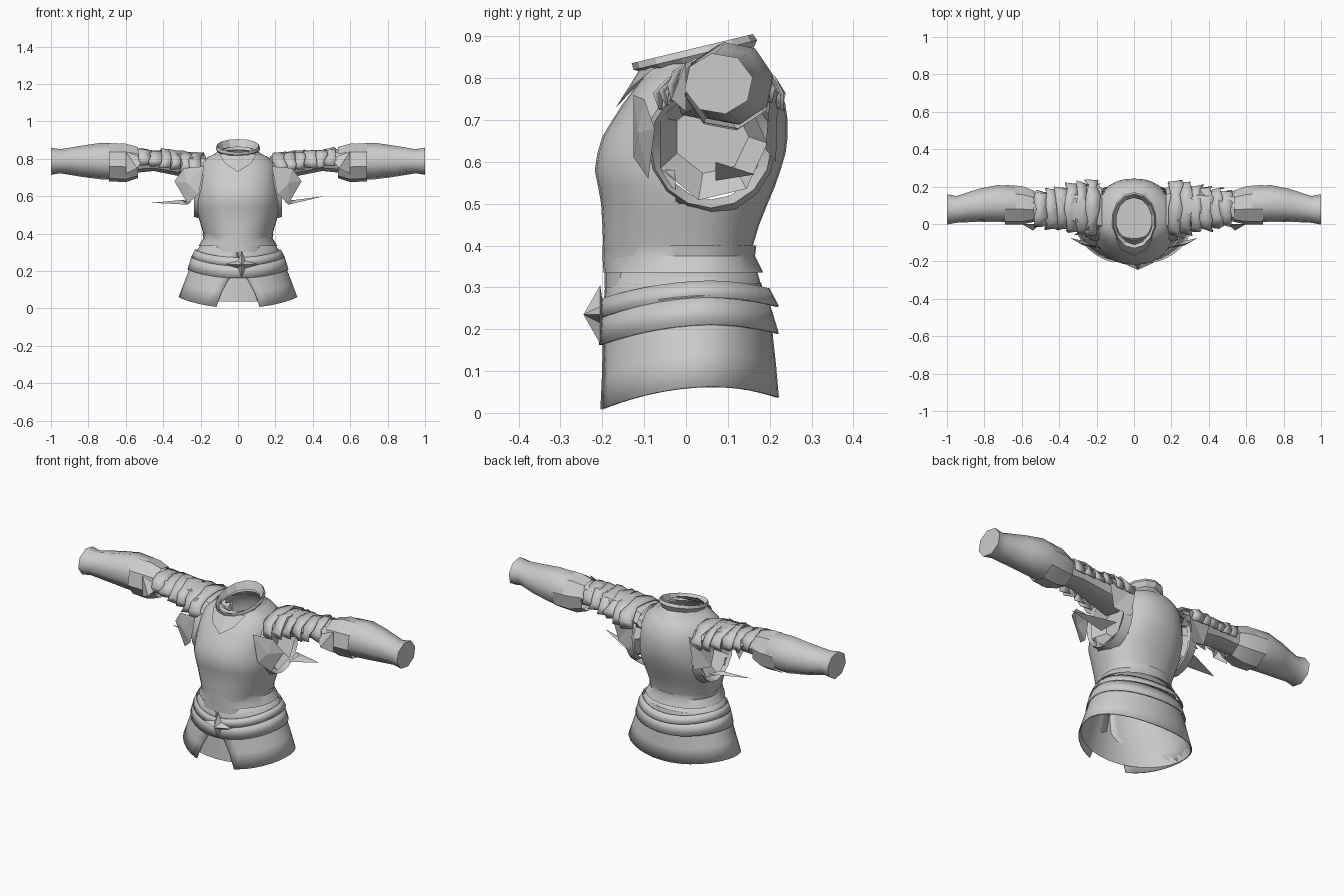
import bpy, bmesh, math, random
from math import sin, cos, pi
from mathutils import Vector

random.seed(4)
if "Cube" in bpy.data.objects:
    bpy.data.objects.remove(bpy.data.objects["Cube"], do_unlink=True)

steel = bpy.data.materials.new("grey steel")
steel.use_nodes = True
GREY = (0.6, 0.6, 0.6, 1)
steel.diffuse_color = GREY
steel.node_tree.nodes["Principled BSDF"].inputs["Base Color"].default_value = GREY


def make(name, verts, faces, smooth=35, thick=0):
    me = bpy.data.meshes.new(name)
    me.from_pydata([tuple(v) for v in verts], [], faces)
    me.materials.append(steel)
    bm = bmesh.new()
    bm.from_mesh(me)
    bmesh.ops.recalc_face_normals(bm, faces=bm.faces)
    bm.to_mesh(me)
    bm.free()
    ob = bpy.data.objects.new(name, me)
    bpy.context.collection.objects.link(ob)
    if thick:
        mod = ob.modifiers.new("thickness", "SOLIDIFY")
        mod.thickness = thick
    if smooth:
        bpy.ops.object.select_all(action="DESELECT")
        ob.select_set(True)
        bpy.context.view_layer.objects.active = ob
        bpy.ops.object.shade_smooth_by_angle(angle=math.radians(smooth))


def loft(rings, closed=True, cap=False, keep=None):
    """Bridge equal-length point rings into vertices and faces."""
    n = len(rings[0])
    verts = [p for r in rings for p in r]
    faces = []
    for i in range(len(rings) - 1):
        for j in range(n if closed else n - 1):
            k = (j + 1) % n
            f = (i * n + j, i * n + k, (i + 1) * n + k, (i + 1) * n + j)
            mid = sum((Vector(verts[q]) for q in f), Vector()) / 4
            if keep is None or keep(mid):
                faces.append(f)
    if cap:
        faces.append(tuple(range((len(rings) - 1) * n, len(verts))))
    return verts, faces


def body_ring(z, w, front, back, n=32, gap=0.0, dip=0.0, tilt=0.0, power=1.0):
    """Ring round the body starting at the front; dip lowers front and back."""
    pts = []
    steps = n + 1 if gap else n
    for j in range(steps):
        a = gap + (2 * pi - 2 * gap) * j / n
        c, s = cos(a), sin(a)
        y = 0.02 - (0.02 + front) * c if c > 0 else 0.02 - (back - 0.02) * c
        x = w * math.copysign(abs(s) ** power, s)
        pts.append(Vector((x, y, z + dip * (-0.0425 * c * c - 0.0175 * c) + tilt * y)))
    return pts


def arm_ring(side, x, y, z, ry, rz, n=8, turn=0.0):
    return [Vector((side * x, y + ry * cos(2 * pi * j / n + turn),
                    z + rz * sin(2 * pi * j / n + turn))) for j in range(n)]


# Cuirass, with an oval armhole left open on each side
HOLE_Y, HOLE_Z = 0.06, 0.64


def outside_armhole(p):
    return abs(p.x) < 0.13 or ((p.y - HOLE_Y) / 0.125) ** 2 + ((p.z - HOLE_Z) / 0.14) ** 2 > 1


torso = [(0.30, 0.185, 0.195, 0.175), (0.36, 0.175, 0.195, 0.155), (0.40, 0.185, 0.198, 0.16),
         (0.45, 0.2, 0.2, 0.175), (0.50, 0.215, 0.203, 0.195), (0.54, 0.225, 0.21, 0.212),
         (0.58, 0.23, 0.218, 0.226), (0.62, 0.226, 0.212, 0.238), (0.66, 0.22, 0.2, 0.243),
         (0.70, 0.215, 0.176, 0.243), (0.74, 0.21, 0.15, 0.237), (0.78, 0.195, 0.12, 0.22),
         (0.81, 0.16, 0.095, 0.2), (0.83, 0.115, 0.075, 0.17)]
make("cuirass", *loft([body_ring(*r, power=0.85) for r in torso], keep=outside_armhole))

# Waist folds and the lining that closes the skirt from inside
make("waist_fold", *loft([body_ring(0.335, 0.21, 0.197, 0.185), body_ring(0.375, 0.185, 0.2, 0.165),
                          body_ring(0.40, 0.19, 0.2, 0.168)]))

# Inner skirt, full round behind the front split and closed at the waist
make("inner_skirt", *loft([body_ring(0.06, 0.31, 0.2, 0.215, dip=0.4),
                           body_ring(0.14, 0.283, 0.198, 0.21, dip=0.4),
                           body_ring(0.23, 0.25, 0.194, 0.2, dip=0.3),
                           body_ring(0.31, 0.215, 0.19, 0.18)], cap=True))

# Outer skirt, split at the front and widening to the hem
skirt = [(0.062, 0.317, 0.222, 0.222, 0.38, 1), (0.14, 0.288, 0.212, 0.215, 0.31, 0.9),
         (0.2, 0.266, 0.204, 0.208, 0.2, 0.8), (0.24, 0.25, 0.2, 0.205, 0.06, 0.8),
         (0.30, 0.225, 0.196, 0.185, 0.02, 0.5), (0.355, 0.19, 0.19, 0.165, 0.02, 0)]
make("skirt", *loft([body_ring(z, w, f, b, gap=g, dip=d) for z, w, f, b, g, d in skirt],
                    closed=False), thick=0.006)

# Two overlapping belts
for name, low, high, w0, w1 in (("lower_belt", 0.21, 0.28, 0.27, 0.248),
                                ("upper_belt", 0.275, 0.315, 0.25, 0.23)):
    make(name, *loft([body_ring(low, w0, 0.208, 0.222, dip=0.8),
                      body_ring(high, w1, 0.203, 0.2, dip=0.7)]), thick=0.005)

# Four-pointed star buckle
points = []
for j in range(8):
    r = (0.09 if j % 4 == 0 else 0.07) if j % 2 == 0 else 0.028
    points.append((0.02 + r * cos(j * pi / 4), -0.205, 0.235 + r * sin(j * pi / 4)))
points += [(0.02, -0.245, 0.235), (0.02, -0.195, 0.235)]
make("star_buckle", points,
     [(j, (j + 1) % 8, t) for j in range(8) for t in (8, 9)], 0)

# Gorget and the slanted collar with an open throat
make("gorget", *loft([body_ring(0.80, 0.165, 0.11, 0.21, n=12), body_ring(0.825, 0.125, 0.095, 0.19, n=12),
                      body_ring(0.845, 0.1, 0.09, 0.16, n=12, tilt=0.1)]))
make("collar", *loft([body_ring(0.825, 0.1, 0.09, 0.15, n=14, tilt=0.15),
                      body_ring(0.85, 0.12, 0.125, 0.17, n=14, tilt=0.24),
                      body_ring(0.867, 0.113, 0.13, 0.16, n=14, tilt=0.24),
                      body_ring(0.835, 0.095, 0.1, 0.14, n=14, tilt=0.2)]), 0)
make("gorget_point", [(-0.1, -0.075, 0.825), (0.1, -0.075, 0.825), (0.07, -0.135, 0.775),
                      (0, -0.168, 0.73), (-0.07, -0.135, 0.775), (0, -0.105, 0.83)],
     [(0, 5, 3, 4), (5, 1, 2, 3)], 0)

for side, word in ((1, "left"), (-1, "right")):
    # Armhole rim and the faceted funnel inside it
    make(word + "_armhole_rim", *loft([
        arm_ring(side, 0.185, HOLE_Y, HOLE_Z, 0.155, 0.165, 16),
        arm_ring(side, 0.235, HOLE_Y, HOLE_Z, 0.145, 0.15, 16),
        arm_ring(side, 0.2, HOLE_Y, HOLE_Z, 0.12, 0.13, 16)]))
    make(word + "_armhole_funnel", *loft([
        arm_ring(side, 0.225, HOLE_Y, 0.645, 0.135, 0.14, 7),
        arm_ring(side, 0.16, HOLE_Y, 0.66, 0.09, 0.09, 7)], cap=True), 0)

    # Sleeve under the plates
    make(word + "_sleeve", *loft([
        arm_ring(side, 0.17, 0.075, 0.755, 0.12, 0.06), arm_ring(side, 0.3, 0.085, 0.775, 0.1, 0.07),
        arm_ring(side, 0.45, 0.09, 0.79, 0.08, 0.055), arm_ring(side, 0.6, 0.095, 0.79, 0.08, 0.07)]))

    # Overlapping shoulder plates, open underneath
    for i in range(6):
        x = 0.19 + 0.054 * i
        rings = []
        for dx, flare in ((0, 0.0), (0.065, 0.01)):
            ring = []
            for j in range(9):
                a = -0.35 + (pi + 0.7) * j / 8
                r = flare + random.uniform(-0.008, 0.01)
                ring.append(Vector((side * (x + dx + random.uniform(-0.012, 0.012)),
                                    0.083 + (0.145 - 0.0115 * i + r) * cos(a),
                                    0.753 + 0.007 * i + (0.073 - 0.003 * i + r) * sin(a))))
            rings.append(ring)
        make("%s_shoulder_plate_%d" % (word, i + 1), *loft(rings, closed=False), 25, 0.005)

    # Elbow guard with a pointed flap
    make(word + "_elbow_guard", *loft([
        arm_ring(side, 0.535, 0.095, 0.78, 0.085, 0.085, turn=0.2),
        arm_ring(side, 0.60, 0.1, 0.778, 0.105, 0.105, turn=0.2),
        arm_ring(side, 0.69, 0.103, 0.78, 0.108, 0.102, turn=0.2)]), 35)
    make(word + "_elbow_flap", [(side * x, y, z) for x, y, z in (
        (0.60, 0.0, 0.72), (0.54, -0.035, 0.75), (0.50, 0.0, 0.80), (0.6, 0.0, 0.84))],
        [(0, 1, 3), (1, 2, 3)], 0)

    # Forearm guard with a closed octagonal end
    make(word + "_forearm", *loft([
        arm_ring(side, 0.56, 0.095, 0.785, 0.085, 0.085, turn=0.2),
        arm_ring(side, 0.64, 0.105, 0.785, 0.1, 0.098, turn=0.2),
        arm_ring(side, 0.73, 0.11, 0.788, 0.1, 0.1, turn=0.2),
        arm_ring(side, 0.83, 0.1, 0.787, 0.09, 0.086, turn=0.2),
        arm_ring(side, 0.95, 0.078, 0.787, 0.073, 0.066, turn=0.2),
        arm_ring(side, 1.0, 0.078, 0.787, 0.083, 0.074, turn=0.2)], cap=True), 50)

    # Loose flaps in front of and below the shoulder
    make(word + "_chest_flap", [(side * x, y, z) for x, y, z in (
        (0.18, -0.125, 0.76), (0.29, -0.1, 0.75), (0.34, -0.075, 0.68),
        (0.27, -0.09, 0.56), (0.21, -0.125, 0.61), (0.27, -0.115, 0.67))],
        [(0, 1, 5), (1, 2, 5), (2, 3, 5), (3, 4, 5), (4, 0, 5)], 0)
    make(word + "_back_flap", [(side * x, y, z) for x, y, z in (
        (0.17, 0.22, 0.78), (0.32, 0.2, 0.75), (0.29, 0.19, 0.63), (0.2, 0.215, 0.60))],
        [(0, 1, 2), (0, 2, 3)], 0)
    make(word + "_underarm_spike", [(side * x, y, z) for x, y, z in (
        (0.27, 0.07, 0.555), (0.25, 0.165, 0.57), (0.46, 0.07, 0.60 if side > 0 else 0.565),
        (0.3, 0.11, 0.58))], [(0, 2, 3), (2, 1, 3), (0, 1, 2)], 0)
